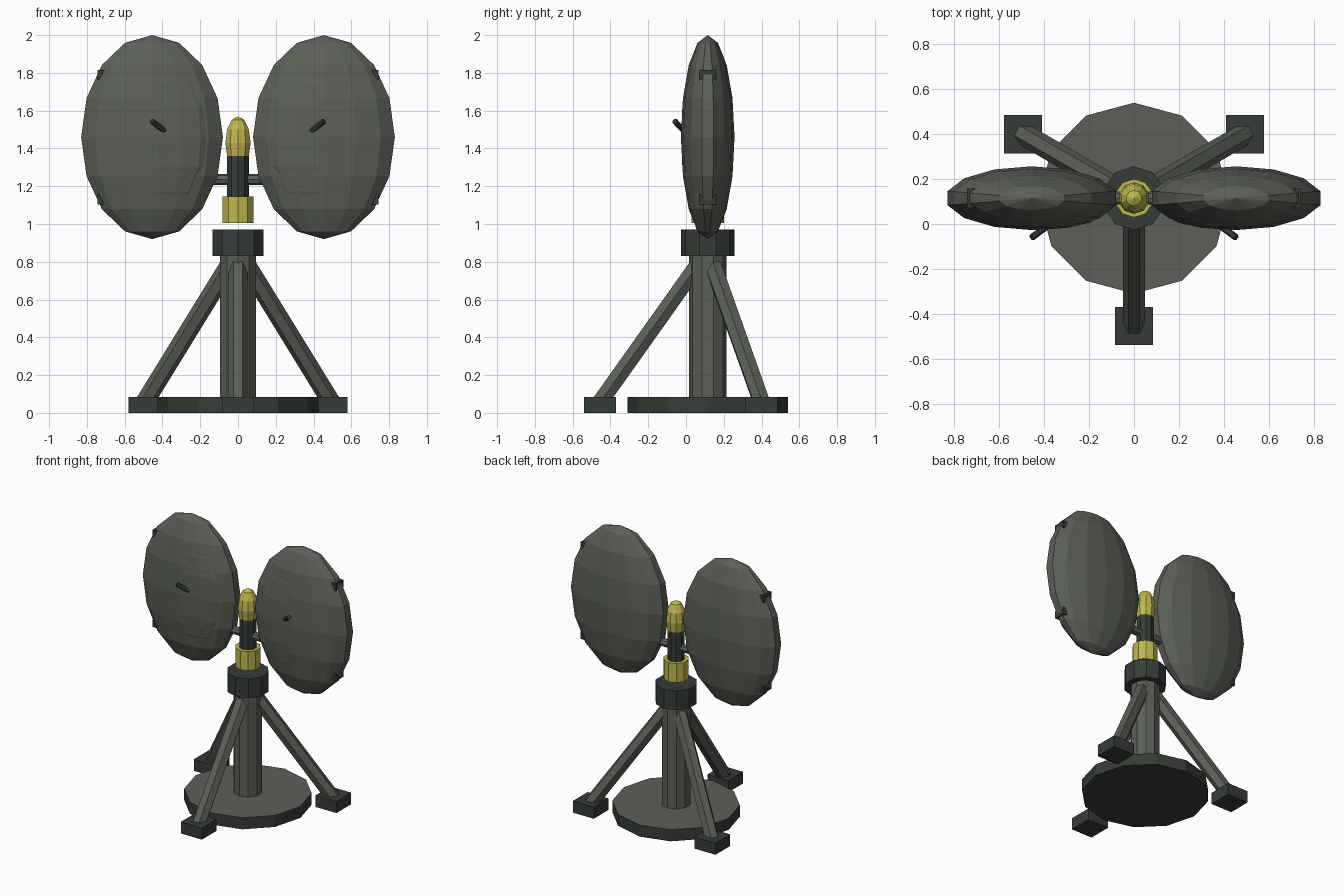
import bpy, bmesh, math
from mathutils import Vector, Matrix

if "Cube" in bpy.data.objects:
    bpy.data.objects.remove(bpy.data.objects["Cube"])

CY = 0.115  # mast axis sits slightly behind the origin


def material(name, rgb):
    m = bpy.data.materials.new(name)
    m.diffuse_color = (*rgb, 1)
    m.use_nodes = True
    m.node_tree.nodes["Principled BSDF"].inputs["Base Color"].default_value = m.diffuse_color
    return m


GREEN = material("grey_green", (0.105, 0.118, 0.095))
DARK = material("dark_green", (0.036, 0.046, 0.037))
YELLOW = material("yellow", (0.52, 0.47, 0.075))


def finish(name, bm, *mats):
    me = bpy.data.meshes.new(name)
    bm.to_mesh(me)
    bm.free()
    for m in mats:
        me.materials.append(m)
    ob = bpy.data.objects.new(name, me)
    bpy.context.collection.objects.link(ob)
    return ob


def rod(name, a, b, r, sides, mat):
    """Prism between two points."""
    a, b = Vector(a), Vector(b)
    d = b - a
    vertical = abs(d.x) + abs(d.y) < 1e-6
    rot = Matrix() if vertical else d.to_track_quat('Z', 'X').to_matrix().to_4x4()
    bm = bmesh.new()
    bmesh.ops.create_cone(bm, cap_ends=True, segments=sides, radius1=r, radius2=r,
                          depth=d.length, matrix=Matrix.Translation((a + b) / 2) @ rot)
    return finish(name, bm, mat)


def post(name, z0, z1, r, sides, mat):
    return rod(name, (0, CY, z0), (0, CY, z1), r, sides, mat)


def box(name, c, size, mat):
    bm = bmesh.new()
    bmesh.ops.create_cube(bm, size=1, matrix=Matrix.Translation(c) @ Matrix.Diagonal((*size, 1)))
    return finish(name, bm, mat)


def ellipsoid(name, c, radii, segs, rings, mat):
    bm = bmesh.new()
    bmesh.ops.create_uvsphere(bm, u_segments=segs, v_segments=rings, radius=1,
                              matrix=Matrix.Translation(c) @ Matrix.Diagonal((*radii, 1)))
    return finish(name, bm, mat)


# base disc: dark with a lighter top
disc = post("base_disc", 0, 0.085, 0.425, 12, DARK)
disc.data.materials.append(GREEN)
for p in disc.data.polygons:
    if p.normal.z > 0.9:
        p.material_index = 1

# three braces with square feet
for i, deg in enumerate((-90, 30, 150)):
    u = Vector((math.cos(math.radians(deg)), math.sin(math.radians(deg)), 0))
    c = Vector((0, CY, 0))
    box(f"foot_{i}", c + u * 0.57 + Vector((0, 0, 0.0425)), (0.17, 0.17, 0.085), DARK)
    rod(f"brace_{i}", c + u * 0.568 + Vector((0, 0, 0.06)),
        c + u * 0.035 + Vector((0, 0, 0.81)), 0.049, 6, GREEN)

# mast, collar and central sensor
post("mast", 0.05, 0.84, 0.099, 10, GREEN)
post("collar", 0.83, 0.97, 0.142, 10, DARK)
post("lower_ring", 1.005, 1.145, 0.086, 10, YELLOW)
post("sensor_stem", 1.03, 1.36, 0.06, 10, DARK)
ellipsoid("sensor_cap", (0, CY, 1.43), (0.07, 0.07, 0.14), 10, 6, YELLOW)
rod("cross_bar", (-0.32, CY, 1.235), (0.32, CY, 1.235), 0.029, 8, GREEN)

# paired dishes with horns and rim clips
for side, s in (("left", -1), ("right", 1)):
    ellipsoid(f"{side}_dish", (s * 0.455, CY, 1.46), (0.385, 0.142, 0.54), 14, 8, GREEN)
    ellipsoid(f"{side}_dish_panel", (s * 0.43, 0.06, 1.46), (0.30, 0.086, 0.41), 14, 8, GREEN)
    rod(f"{side}_horn", (s * 0.455, -0.06, 1.545), (s * 0.36, 0.01, 1.47), 0.015, 6, DARK)
    for n, z in (("upper", 1.79), ("lower", 1.13)):
        box(f"{side}_{n}_clip", (s * 0.718, CY, z), (0.052, 0.086, 0.052), DARK)
